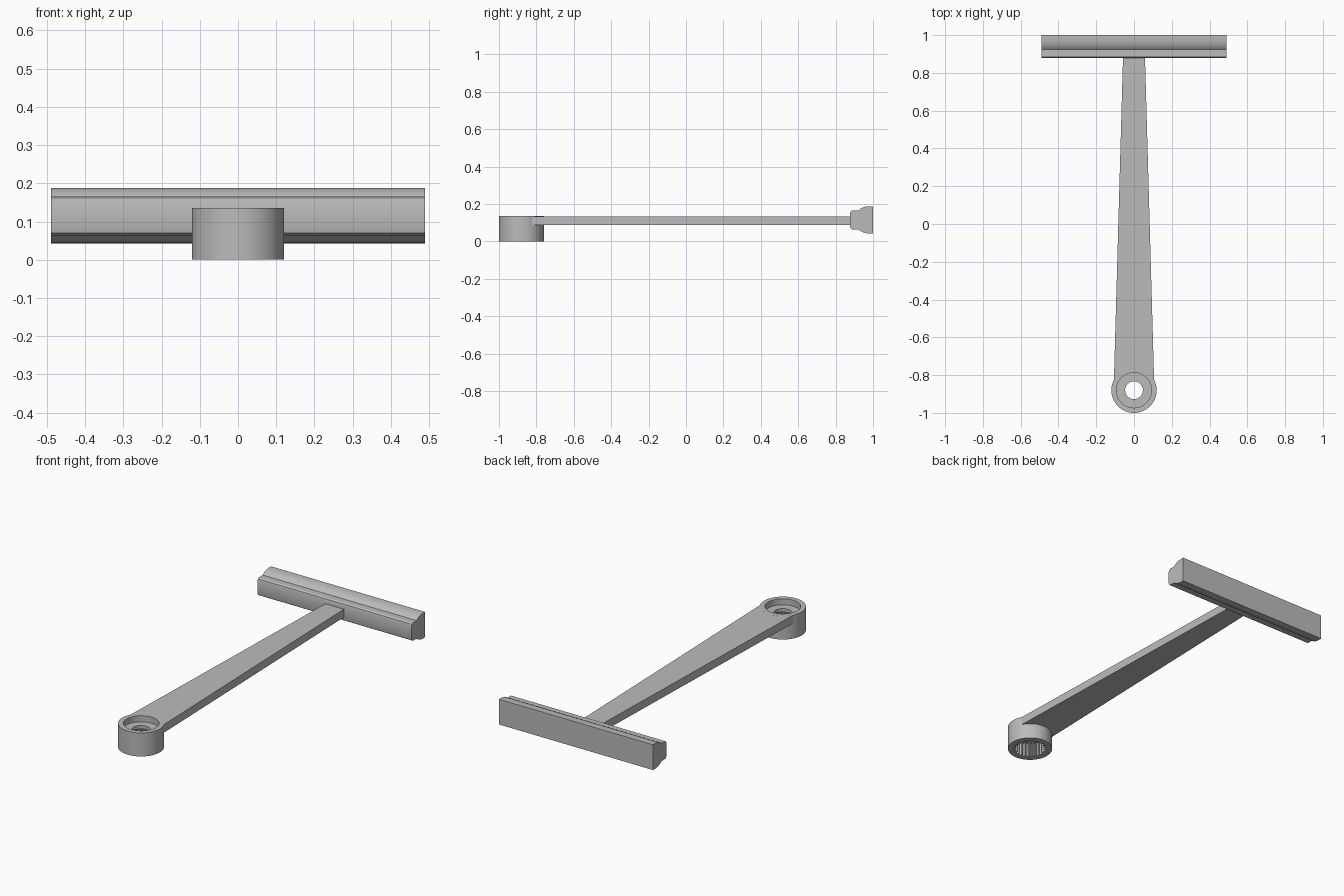
import bpy, bmesh, math

cube = bpy.data.objects.get("Cube")
if cube:
    bpy.data.objects.remove(cube, do_unlink=True)

steel = bpy.data.materials.new("grey_steel")
steel.use_nodes = True
GREY = (0.5, 0.5, 0.5, 1)
steel.diffuse_color = GREY
steel.node_tree.nodes["Principled BSDF"].inputs["Base Color"].default_value = GREY

HUB_Y = -0.88
HUB_R = 0.12
TOP = 0.135


def finish(name, bm, angle=30):
    bmesh.ops.recalc_face_normals(bm, faces=bm.faces)
    mesh = bpy.data.meshes.new(name)
    bm.to_mesh(mesh)
    bm.free()
    obj = bpy.data.objects.new(name, mesh)
    bpy.context.collection.objects.link(obj)
    mesh.materials.append(steel)
    bpy.ops.object.select_all(action="DESELECT")
    obj.select_set(True)
    bpy.context.view_layer.objects.active = obj
    bpy.ops.object.shade_smooth_by_angle(angle=math.radians(angle))
    return obj


def prism(name, outline, offset):
    """Extrude a closed 3D outline along an offset."""
    bm = bmesh.new()
    face = bm.faces.new([bm.verts.new(p) for p in outline])
    out = bmesh.ops.extrude_face_region(bm, geom=[face])
    moved = [v for v in out["geom"] if isinstance(v, bmesh.types.BMVert)]
    bmesh.ops.translate(bm, verts=moved, vec=offset)
    return finish(name, bm)


# Socket hub: turned ring with top recess, web and toothed socket below
SEGMENTS = 96
SOCKET = "socket"
hub_section = [(HUB_R, 0), (HUB_R, TOP), (0.093, TOP), (0.093, 0.1),
               (0.047, 0.1), (0.047, 0.08), (SOCKET, 0.08), (SOCKET, 0)]
bm = bmesh.new()
rings = []
for radius, z in hub_section:
    ring = []
    for i in range(SEGMENTS):
        a = math.tau * i / SEGMENTS
        r = radius if radius != SOCKET else (0.09 if i % 4 < 2 else 0.078)
        ring.append(bm.verts.new((r * math.cos(a), HUB_Y + r * math.sin(a), z)))
    rings.append(ring)
for k, ring in enumerate(rings):
    nxt = rings[(k + 1) % len(rings)]
    for i in range(SEGMENTS):
        j = (i + 1) % SEGMENTS
        bm.faces.new((ring[i], ring[j], nxt[j], nxt[i]))
finish("socket_hub", bm)

# Tapered arm, its wide end hollowed to sit inside the hub wall
ARM_Z = 0.088
arc_r = 0.115
spread = math.radians(68)
arm = [(0.058, 0.89, ARM_Z), (-0.058, 0.89, ARM_Z)]
for i in range(25):
    a = -spread + 2 * spread * i / 24
    arm.append((arc_r * math.sin(a), HUB_Y + arc_r * math.cos(a), ARM_Z))
prism("arm", arm, (0, 0, TOP - 0.0002 - ARM_Z))

# Cross handle: profile mirrored about its mid height
MID = 0.1155
half = [(0.878, 0.036), (0.881, 0.046), (0.89, 0.0515), (0.924, 0.0515),
        (0.934, 0.060), (0.948, 0.067), (0.965, 0.0715), (0.982, 0.0725), (1.0, 0.0725)]
profile = [(y, MID + h) for y, h in half] + [(y, MID - h) for y, h in reversed(half)]
prism("cross_handle", [(-0.49, y, z) for y, z in profile], (0.98, 0, 0))
